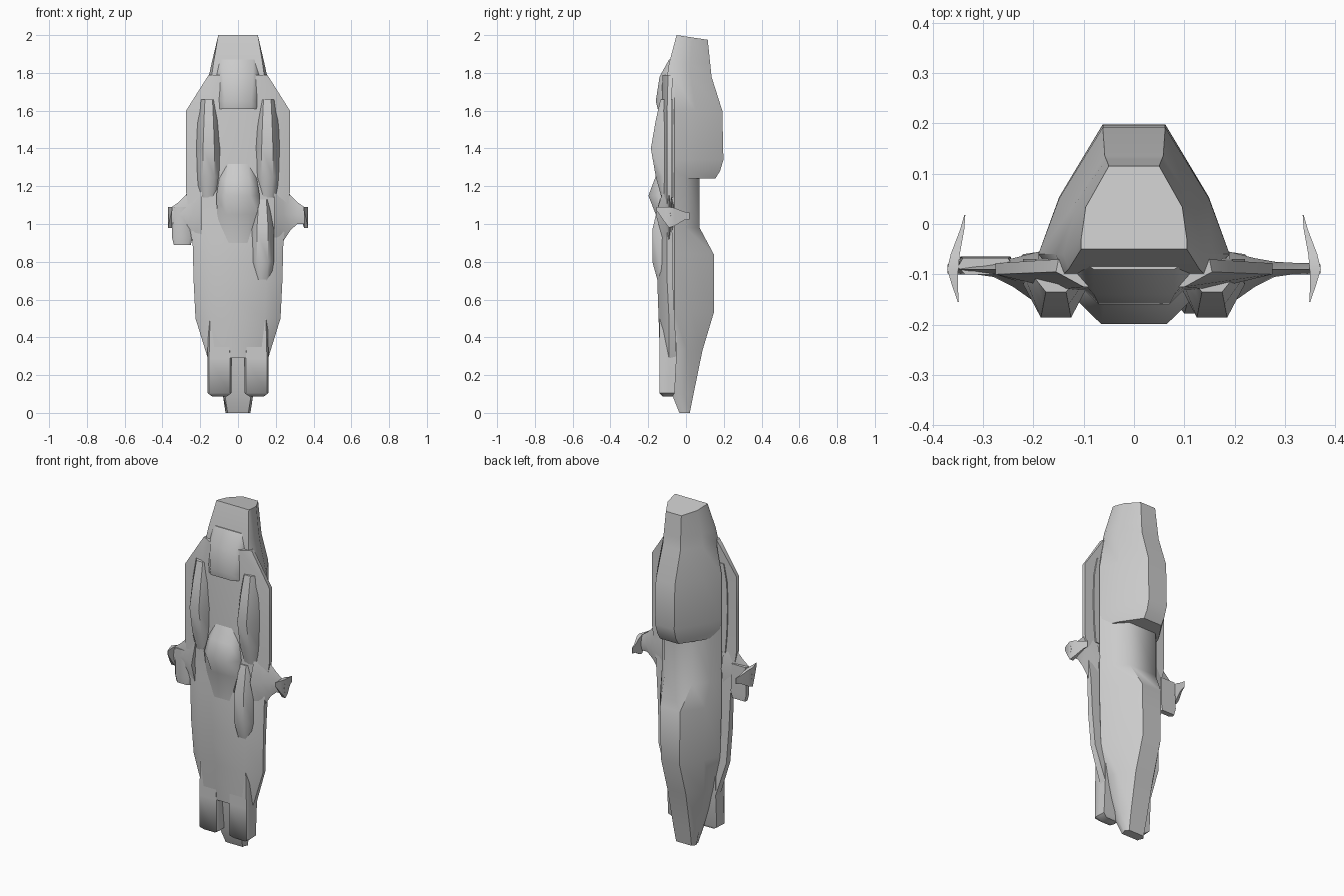
import bpy, bmesh
from math import radians


def finish(name, bm, angle=50):
    bmesh.ops.recalc_face_normals(bm, faces=bm.faces)
    me = bpy.data.meshes.new(name)
    bm.to_mesh(me)
    bm.free()
    ob = bpy.data.objects.new(name, me)
    bpy.context.collection.objects.link(ob)
    bpy.ops.object.select_all(action='DESELECT')
    ob.select_set(True)
    bpy.context.view_layer.objects.active = ob
    bpy.ops.object.shade_smooth_by_angle(angle=radians(angle))
    return ob


def skin(name, rings):
    """Join equal-length rings of points into a closed shell."""
    bm = bmesh.new()
    vs = [[bm.verts.new(p) for p in r] for r in rings]
    n = len(vs[0])
    for a, b in zip(vs, vs[1:]):
        for i in range(n):
            j = (i + 1) % n
            bm.faces.new((a[i], a[j], b[j], b[i]))
    bm.faces.new(vs[0])
    bm.faces.new(vs[-1])
    return finish(name, bm)


def loft(name, rows, cx=0, bulge=0, tilt=0):
    """Row: z, front half width, front y, mid half width, mid y, back half width, back y."""
    rings = []
    for k, (z, wf, yf, wm, ym, wb, yb) in enumerate(rows):
        bx = wm + (wb - wm) * .44 + bulge
        half = [(wf, yf), (wm, ym), (bx, ym + (yb - ym) * .44), (wb, yb)]
        pts = half + [(-x, y) for x, y in reversed(half)]
        drop = tilt if k == 0 else 0
        rings.append([(cx + x, y, z - drop * (y - yf)) for x, y in pts])
    return skin(name, rings)


# Upper rear hull with sloping top and abrupt lower step
loft("upper_hull", [
    (2.0, .105, -.05, .105, -.03, .05, .115),
    (1.85, .13, -.09, .14, -.06, .055, .128),
    (1.78, .14, -.10, .155, -.06, .058, .135),
    (1.6, .15, -.11, .19, -.06, .062, .192),
    (1.34, .15, -.11, .19, -.06, .062, .198),
    (1.28, .15, -.11, .188, -.06, .06, .18),
    (1.24, .15, -.11, .18, -.06, .06, .155)], bulge=.015, tilt=.15)

# Lower rear hull tapering to the tail
loft("lower_hull", [
    (1.3, .15, -.11, .19, -.06, .09, .07),
    (.98, .15, -.11, .19, -.06, .09, .072),
    (.84, .15, -.11, .19, -.06, .065, .147),
    (.53, .14, -.11, .18, -.06, .06, .147),
    (.33, .11, -.10, .145, -.06, .06, .087),
    (.1, .07, -.075, .08, -.05, .055, .04),
    (0, .055, -.035, .057, -.02, .05, .02)], bulge=.012)

# Broad side plate forming the front outline
loft("side_plate", [
    (1.79, .10, -.125, .155, -.095, .15, -.07),
    (1.6, .15, -.13, .275, -.10, .275, -.078),
    (1.17, .15, -.13, .275, -.10, .275, -.078),
    (1.0, .15, -.14, .25, -.10, .25, -.075),
    (.9, .15, -.15, .24, -.10, .24, -.07),
    (.7, .15, -.152, .235, -.10, .23, -.07),
    (.5, .14, -.145, .225, -.09, .22, -.06),
    (.29, .12, -.138, .16, -.09, .155, -.05)])

# Front scoop below the nose
loft("nose_scoop", [
    (1.87, .08, -.09, .11, -.07, .10, -.04),
    (1.78, .08, -.14, .115, -.10, .11, -.05),
    (1.65, .07, -.16, .11, -.12, .11, -.05),
    (1.61, .07, -.15, .11, -.12, .11, -.05)])

# Raised centre block
loft("centre_block", [
    (1.33, .05, -.125, .07, -.11, .07, -.08),
    (1.24, .06, -.165, .10, -.13, .10, -.08),
    (1.15, .065, -.199, .115, -.15, .11, -.08),
    (1.05, .06, -.16, .11, -.14, .10, -.08),
    (.9, .05, -.15, .08, -.13, .08, -.08)])

for s, side in ((-1, "left"), (1, "right")):
    # Long front pods beside the central channel
    loft(side + "_front_pod", [
        (1.66, .02, -.135, .04, -.11, .04, -.07),
        (1.55, .025, -.16, .06, -.11, .06, -.07),
        (1.4, .03, -.186, .065, -.12, .065, -.07),
        (1.25, .03, -.16, .06, -.12, .06, -.07),
        (1.14, .02, -.13, .05, -.11, .05, -.07)], cx=s * .155)
    # Square engine nozzle
    loft(side + "_engine", [
        (.5, .05, -.14, .06, -.12, .055, -.05),
        (.29, .055, -.14, .063, -.12, .06, -.05),
        (.105, .055, -.14, .063, -.125, .06, -.06),
        (.088, .035, -.125, .04, -.11, .035, -.07)], cx=s * .098)
    # Stub wing, tapering outward
    skin(side + "_wing", [
        [(s * x, y0, zm), (s * x, ym, z0), (s * x, y1, zm), (s * x, ym, z1)]
        for x, y0, y1, ym, z0, z1, zm in (
            (.19, -.16, -.055, -.10, .84, 1.25, 1.05),
            (.24, -.125, -.068, -.09, .91, 1.2, 1.05),
            (.28, -.105, -.075, -.09, .97, 1.15, 1.05),
            (.315, -.10, -.077, -.09, 1.0, 1.115, 1.05),
            (.35, -.10, -.077, -.09, 1.0, 1.09, 1.04),
            (.37, -.098, -.08, -.09, .99, 1.09, 1.04))])
    # Curved blade across the wing tip
    skin(side + "_tip_fin", [
        [(s * (x - t), y, z0), (s * (x + t), y, z0),
         (s * (x + t), y, z1), (s * (x - t), y, z1)]
        for x, t, y, z0, z1 in (
            (.349, .001, -.155, 1.07, 1.09),
            (.356, .006, -.12, 1.02, 1.09),
            (.360, .011, -.09, .98, 1.09),
            (.355, .009, -.06, .99, 1.085),
            (.341, .004, -.01, 1.02, 1.065),
            (.336, .001, .018, 1.025, 1.06))])

# Single equipment pod on the right of the front
loft("front_equipment_pod", [
    (1.13, .02, -.14, .03, -.12, .03, -.08),
    (.97, .03, -.178, .06, -.14, .06, -.08),
    (.8, .03, -.178, .06, -.14, .06, -.08),
    (.68, .02, -.145, .04, -.12, .04, -.08)], cx=.13)

# Single box hanging under the left wing
loft("left_wing_box", [
    (1.09, .04, -.10, .055, -.085, .045, -.068),
    (.93, .04, -.10, .055, -.085, .05, -.065),
    (.89, .03, -.098, .045, -.085, .04, -.067)], cx=-.295)
